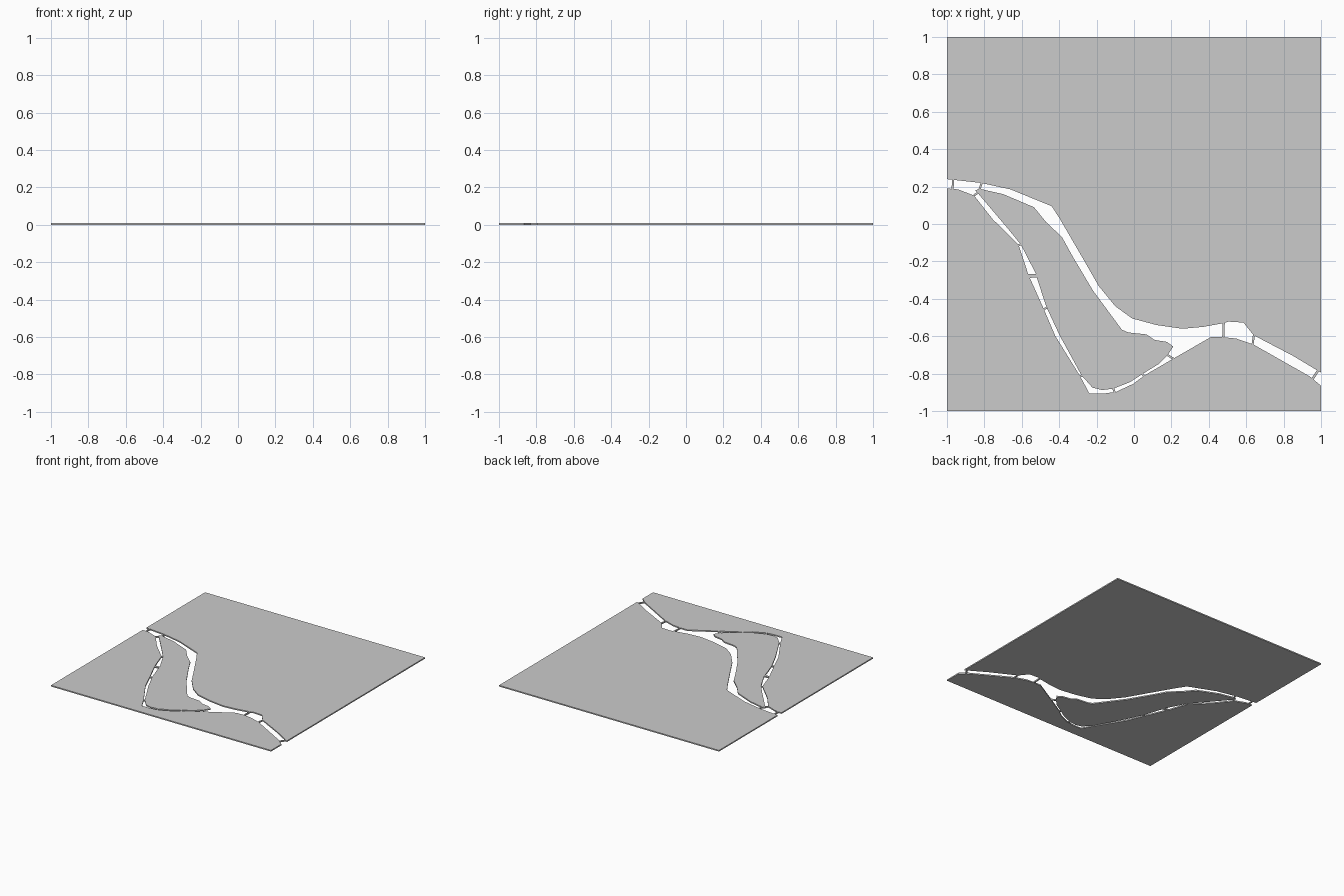
import bpy, bmesh
from mathutils import Vector

T = 0.01  # slab thickness


def slab(name, outline):
    """Flat plate: a closed outline extruded upwards from z = 0."""
    bm = bmesh.new()
    face = bm.faces.new([bm.verts.new((x, y, 0)) for x, y in outline])
    ext = bmesh.ops.extrude_face_region(bm, geom=[face], use_keep_orig=True)
    top = [v for v in ext["geom"] if isinstance(v, bmesh.types.BMVert)]
    bmesh.ops.translate(bm, verts=top, vec=(0, 0, T))
    bmesh.ops.recalc_face_normals(bm, faces=bm.faces[:])
    mesh = bpy.data.meshes.new(name)
    bm.to_mesh(mesh)
    bm.free()
    obj = bpy.data.objects.new(name, mesh)
    bpy.context.collection.objects.link(obj)
    return obj


def bridge(name, a, b, width=0.011):
    """Narrow strip between two bank points."""
    a, b = Vector(a), Vector(b)
    d = (b - a).normalized()
    a, b = a - d * 0.004, b + d * 0.004
    n = Vector((-d.y, d.x)) * width / 2
    slab(name, [a - n, b - n, b + n, a + n])


# River banks, west to east
north_edge = [(-1, .24), (-.82, .22), (-.66, .185), (-.44, .095), (-.395, .025),
              (-.27, -.19), (-.19, -.33), (-.10, -.44), (-.01, -.505), (.12, -.54),
              (.26, -.56), (.37, -.55), (.48, -.53), (.505, -.522), (.585, -.527),
              (.64, -.595), (.85, -.705), (1, -.795)]
south_edge = [(-1, .19), (-.94, .185), (-.855, .152), (-.755, .025), (-.618, -.11),
              (-.565, -.27), (-.48, -.46), (-.42, -.60), (-.29, -.81), (-.238, -.907),
              (-.165, -.907), (-.095, -.897), (-.005, -.855), (.055, -.81),
              (.21, -.72), (.41, -.605), (.47, -.605), (.545, -.612), (.64, -.645),
              (.94, -.815), (1, -.865)]
slab("north_land", north_edge + [(1, 1), (-1, 1)])
slab("south_land", south_edge + [(1, -1), (-1, -1)])

# Island between the two river arms
slab("island", [(-.85, .18), (-.825, .188), (-.70, .16), (-.535, .09), (-.47, .01),
                (-.385, -.07), (-.33, -.17), (-.22, -.355), (-.065, -.565),
                (-.03, -.58), (.065, -.59), (.11, -.62), (.175, -.63), (.21, -.655),
                (.18, -.70), (.13, -.75), (.045, -.802), (-.02, -.845), (-.11, -.88),
                (-.17, -.888), (-.222, -.875), (-.28, -.81), (-.398, -.595),
                (-.47, -.44), (-.52, -.285), (-.525, -.265), (-.605, -.11),
                (-.67, -.03), (-.835, .165)])

# Bridges: start point, end point, width
crossings = [((-.97, .187), (-.967, .236), .011), ((-.825, .188), (-.815, .219), .011),
             ((.477, -.605), (.48, -.53), .011), ((.634, -.643), (.641, -.596), .011),
             ((.955, -.828), (.983, -.785), .013), ((-.852, .155), (-.833, .168), .011),
             ((-.618, -.112), (-.605, -.11), .011), ((-.562, -.278), (-.522, -.276), .02),
             ((-.482, -.455), (-.472, -.45), .011), ((-.29, -.812), (-.28, -.812), .011),
             ((-.104, -.898), (-.11, -.88), .011), ((.055, -.812), (.045, -.802), .011),
             ((.178, -.70), (.21, -.72), .011)]
for i, (a, b, w) in enumerate(crossings, 1):
    bridge(f"bridge_{i:02d}", a, b, w)
